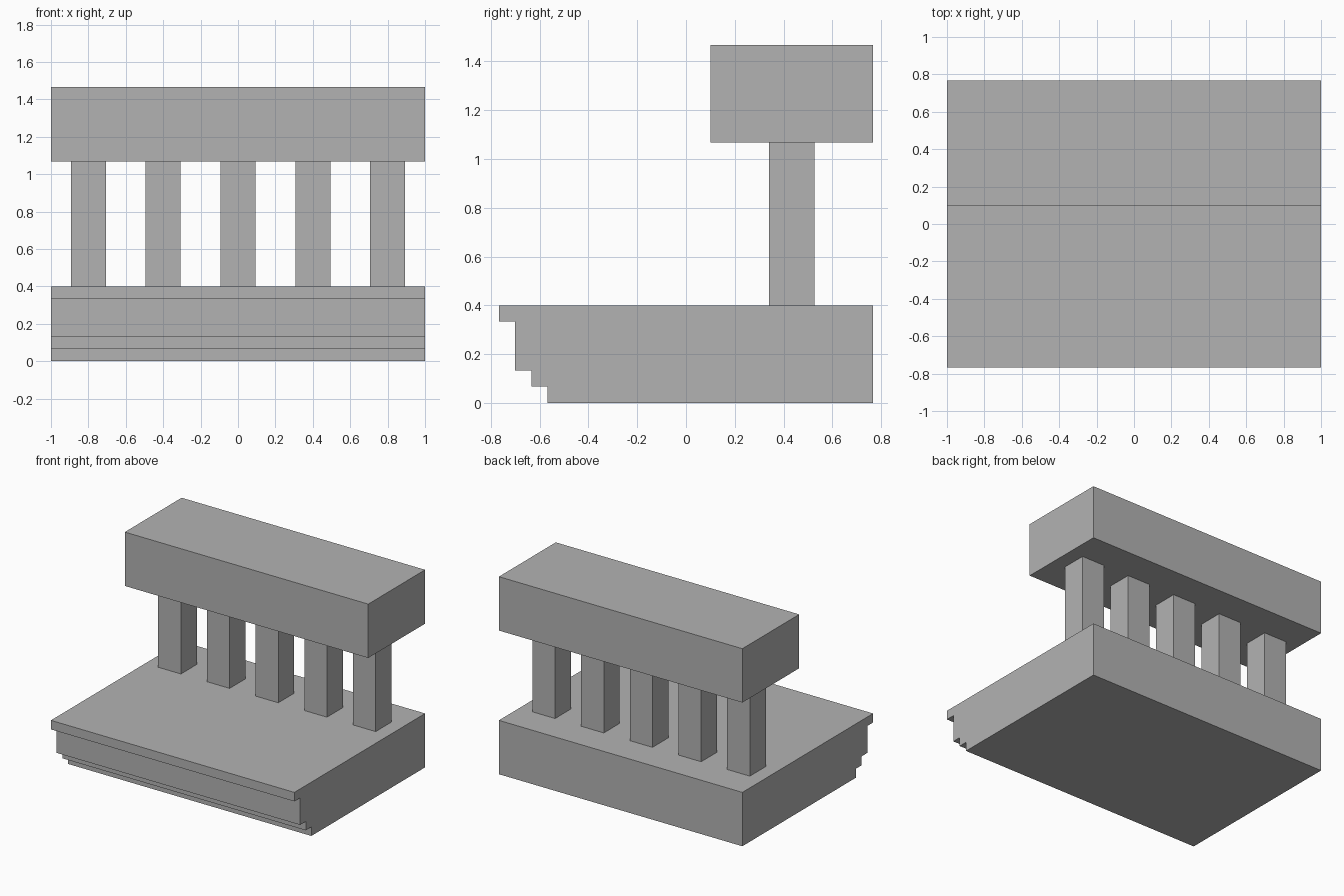
import bpy
import bmesh

default = bpy.data.objects.get("Cube")
if default:
    bpy.data.objects.remove(default, do_unlink=True)

# Single stone colour
stone = bpy.data.materials.new("grey_stone")
stone.use_nodes = True
GREY = (0.45, 0.45, 0.45, 1)
stone.diffuse_color = GREY
stone.node_tree.nodes["Principled BSDF"].inputs["Base Color"].default_value = GREY

BACK = 0.767
BASE_TOP, COLUMN_TOP, BEAM_TOP = 0.4, 1.067, 1.467


def extrude_profile(name, profile, x0, x1):
    """Sweep a closed (y, z) side profile from x0 to x1."""
    bm = bmesh.new()
    face = bm.faces.new([bm.verts.new((x0, y, z)) for y, z in profile])
    swept = bmesh.ops.extrude_face_region(bm, geom=[face])["geom"]
    verts = [g for g in swept if isinstance(g, bmesh.types.BMVert)]
    bmesh.ops.translate(bm, verts=verts, vec=(x1 - x0, 0, 0))
    bmesh.ops.recalc_face_normals(bm, faces=bm.faces)
    mesh = bpy.data.meshes.new(name)
    bm.to_mesh(mesh)
    bm.free()
    mesh.materials.append(stone)
    obj = bpy.data.objects.new(name, mesh)
    bpy.context.collection.objects.link(obj)
    return obj


def block(name, x0, x1, y0, y1, z0, z1):
    return extrude_profile(name, [(y0, z0), (y1, z0), (y1, z1), (y0, z1)], x0, x1)


# Base slab with a stepped moulding under its front edge
steps = [(-BACK, BASE_TOP), (-BACK, 0.333), (-0.7, 0.333), (-0.7, 0.133),
         (-0.633, 0.133), (-0.633, 0.067), (-0.567, 0.067), (-0.567, 0)]
extrude_profile("stepped_base", steps + [(BACK, 0), (BACK, BASE_TOP)], -1, 1)

# Row of square columns
HALF, COLUMN_Y = 0.0933, 0.433
for i in range(5):
    x = (i - 2) * 0.4
    block(f"column_{i + 1}", x - HALF, x + HALF,
          COLUMN_Y - HALF, COLUMN_Y + HALF, BASE_TOP, COLUMN_TOP)

# Beam carried by the columns
block("top_beam", -1, 1, 0.1, BACK, COLUMN_TOP, BEAM_TOP)
